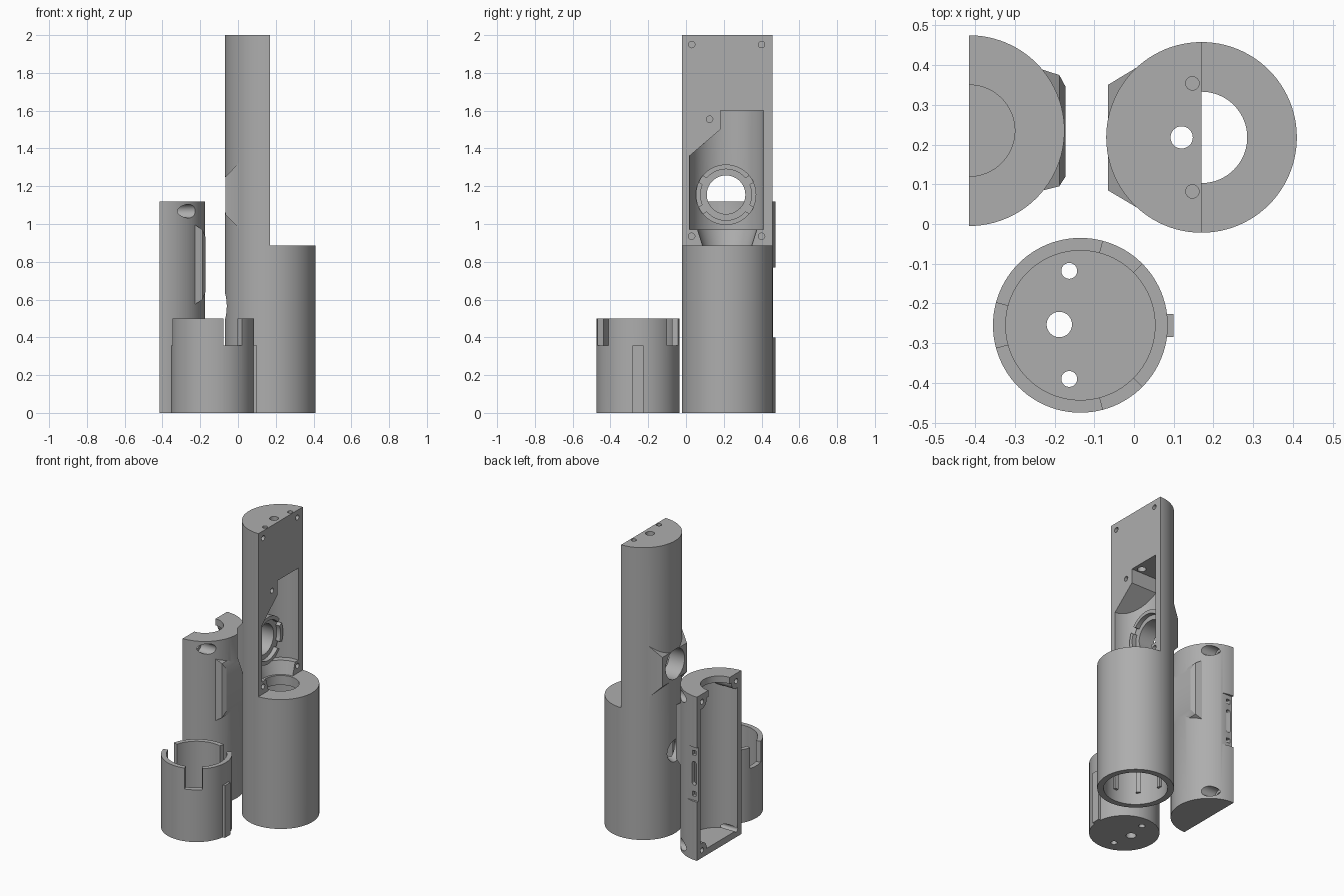
import bpy, bmesh, math
from mathutils import Vector

if "Cube" in bpy.data.objects:
    bpy.data.objects.remove(bpy.data.objects["Cube"])

grey = bpy.data.materials.new("plain_grey")
grey.diffuse_color = (0.42, 0.42, 0.42, 1)
grey.use_nodes = True
grey.node_tree.nodes["Principled BSDF"].inputs["Base Color"].default_value = grey.diffuse_color


def finish(name, bm):
    bmesh.ops.recalc_face_normals(bm, faces=bm.faces)
    me = bpy.data.meshes.new(name)
    bm.to_mesh(me)
    bm.free()
    ob = bpy.data.objects.new(name, me)
    bpy.context.collection.objects.link(ob)
    me.materials.append(grey)
    return ob


def cyl(p0, p1, r, r2=None, n=96, name="tool"):
    """Cylinder or cone between two points."""
    p0, p1 = Vector(p0), Vector(p1)
    d = p1 - p0
    bm = bmesh.new()
    bmesh.ops.create_cone(bm, cap_ends=True, segments=n, radius1=r,
                          radius2=r if r2 is None else r2, depth=d.length)
    rot = Vector((0, 0, 1)).rotation_difference(d.normalized())
    for v in bm.verts:
        v.co = rot @ v.co + (p0 + p1) / 2
    return finish(name, bm)


def hull(points):
    bm = bmesh.new()
    for p in points:
        bm.verts.new(p)
    bmesh.ops.convex_hull(bm, input=bm.verts)
    return finish("tool", bm)


def box(x0, x1, y0, y1, z0, z1):
    return hull([(x, y, z) for x in (x0, x1) for y in (y0, y1) for z in (z0, z1)])


def prism(pts, x0, x1):
    """Extrude a (y, z) outline along x."""
    bm = bmesh.new()
    f = bm.faces.new([bm.verts.new((x0, y, z)) for y, z in pts])
    ext = bmesh.ops.extrude_face_region(bm, geom=[f])
    for v in ext["geom"]:
        if isinstance(v, bmesh.types.BMVert):
            v.co.x = x1
    return finish("tool", bm)


def boolean(ob, tool, op="DIFFERENCE"):
    m = ob.modifiers.new("bool", "BOOLEAN")
    m.operation, m.solver, m.object = op, "EXACT", tool
    bpy.context.view_layer.objects.active = ob
    bpy.ops.object.modifier_apply(modifier=m.name)
    bpy.data.objects.remove(tool, do_unlink=True)
    return ob


def rect(x, y0, y1, z0, z1):
    return [(x, y, z) for y in (y0, y1) for z in (z0, z1)]


# ---- Main body: full tube below, half cylinder above ----
X, Y, R = 0.17, 0.218, 0.24
body = cyl((X, Y, 0), (X, Y, 2), R, name="main_body")
# flared flat pad around the side opening
boolean(body, hull(rect(-0.066, 0.085, 0.35, 1.05, 1.25) +
                   rect(0.02, 0.034, 0.402, 0.96, 1.34) +
                   rect(0.08, 0.034, 0.402, 0.96, 1.34)), "UNION")
boolean(body, box(X, 0.6, -0.2, 0.6, 0.885, 2.2))
# battery bore, with guide ribs left standing
bore = cyl((X, Y, -0.1), (X, Y, 0.82), 0.2)
for i in range(8):
    a = math.radians(45 * i)
    c, s = math.cos(a), math.sin(a)
    boolean(bore, hull([(X + r * c - w * s, Y + r * s + w * c, z)
                        for r in (0.185, 0.25) for w in (-0.014, 0.014)
                        for z in (0.08, 0.7)]))
boolean(body, bore)
boolean(body, cyl((X, Y, 0.7), (X, Y, 1.05), 0.115))
boolean(body, cyl((X, Y, 0.885), (X, Y, 0.98), 0.13, 0.16))
# electronics pocket
pocket = prism([(0.018, 0.97), (0.41, 0.97), (0.41, 1.6), (0.182, 1.6),
                (0.182, 1.5), (0.018, 1.36)], -0.1, 0.3)
boolean(pocket, cyl((X, Y, 0.9), (X, Y, 1.7), 0.2), "INTERSECT")
boolean(body, pocket)
# mounting ring around the side opening
H = 1.155
ring = cyl((-0.1, 0.212, H), (0.08, 0.212, H), 0.16)
boolean(ring, cyl((X, Y, 0.8), (X, Y, 1.5), 0.22), "INTERSECT")
boolean(ring, cyl((0.05, 0.212, H), (0.2, 0.212, H), 0.135))
for a in (math.radians(32), math.radians(-32)):
    c, s = math.cos(a), math.sin(a)
    boolean(ring, hull([(x, 0.212 + u * c - w * s, H + u * s + w * c)
                        for x in (0.05, 0.2) for u in (-0.2, 0.2)
                        for w in (-0.02, 0.02)]))
boolean(body, ring, "UNION")
boolean(body, cyl((-0.2, 0.212, H), (0.3, 0.212, H), 0.102))
# lower side opening with countersink
boolean(body, cyl((-0.2, Y, 0.565), (0.03, Y, 0.565), 0.06))
boolean(body, cyl((-0.09, Y, 0.565), (-0.035, Y, 0.565), 0.085, 0.058))
# holes in the top and in the flat face
boolean(body, cyl((0.12, Y, 1.55), (0.12, Y, 2.1), 0.028, n=32))
for dy in (-0.136, 0.136):
    boolean(body, cyl((0.147, Y + dy, 1.88), (0.147, Y + dy, 2.1), 0.017, n=24))
for y, z in ((0.03, 1.95), (0.40, 1.95), (0.03, 0.935), (0.40, 0.935), (0.125, 1.555)):
    boolean(body, cyl((0.08, y, z), (0.3, y, z), 0.017, n=24))

# ---- Half-round cover ----
CX, CY, CH = -0.415, 0.235, 1.12
cover = cyl((CX, CY, 0), (CX, CY, CH), R, name="half_cover")
# flared flat grip pad
boolean(cover, hull(rect(-0.172, 0.12, 0.345, 0.64, 0.93) +
                    rect(-0.188, 0.095, 0.375, 0.60, 0.97) +
                    rect(-0.235, 0.083, 0.39, 0.57, 1.0) +
                    rect(-0.3, 0.083, 0.39, 0.57, 1.0)), "UNION")
boolean(cover, box(-1, CX, -0.2, 0.6, -0.1, 1.3))
# hollow inside, leaving screw posts in the corners
hollow = cyl((CX, CY, 0.045), (CX, CY, 1.075), 0.2)
corners = [(CY + dy, z) for dy in (-0.185, 0.185) for z in (0.052, 1.068)]
for y, z in corners:
    boolean(hollow, cyl((-0.8, y, z), (-0.1, y, z), 0.05, n=48))
boolean(cover, hollow)
boolean(cover, cyl((CX, CY, 0.9), (CX, CY, 1.2), 0.115))
for y, z in corners:
    boolean(cover, cyl((-0.6, y, z), (-0.1, y, z), 0.017, n=24))
    boolean(cover, cyl((-0.34, y, z), (-0.1, y, z), 0.036, n=32))
# switch recess, slot and two small fixing holes
boolean(cover, box(-0.6, -0.3, 0.46, 0.6, 0.4, 0.77))
slot = box(-0.4, -0.368, 0.38, 0.6, 0.52, 0.65)
for z in (0.52, 0.65):
    boolean(slot, cyl((-0.384, 0.38, z), (-0.384, 0.6, z), 0.016, n=24), "UNION")
boolean(cover, slot)
for z in (0.445, 0.725):
    boolean(cover, box(-0.397, -0.371, 0.38, 0.6, z - 0.016, z + 0.016))

# ---- End cap cup ----
KX, KY = -0.135, -0.255
cup = cyl((KX, KY, 0), (KX, KY, 0.5), 0.22, name="end_cup")
boolean(cup, box(0.0, 0.1, KY - 0.029, KY + 0.029, 0, 0.357), "UNION")
boolean(cup, cyl((KX, KY, 0.04), (KX, KY, 0.6), 0.188))
for mid in (60, 180, 300):
    a0, a1 = math.radians(mid - 15), math.radians(mid + 15)
    boolean(cup, hull([(KX + r * math.cos(a), KY + r * math.sin(a), z)
                       for r in (0.1, 0.3) for a in (a0, a1) for z in (0.357, 0.6)]))
for x, y, r in ((-0.163, -0.118, 0.02), (-0.163, -0.39, 0.02), (-0.188, -0.253, 0.032)):
    boolean(cup, cyl((x, y, -0.1), (x, y, 0.1), r, n=32))

# ---- Smooth round walls, keep edges crisp ----
for ob in (body, cover, cup):
    bpy.ops.object.select_all(action="DESELECT")
    ob.select_set(True)
    bpy.context.view_layer.objects.active = ob
    bpy.ops.object.shade_smooth_by_angle(angle=math.radians(25))
